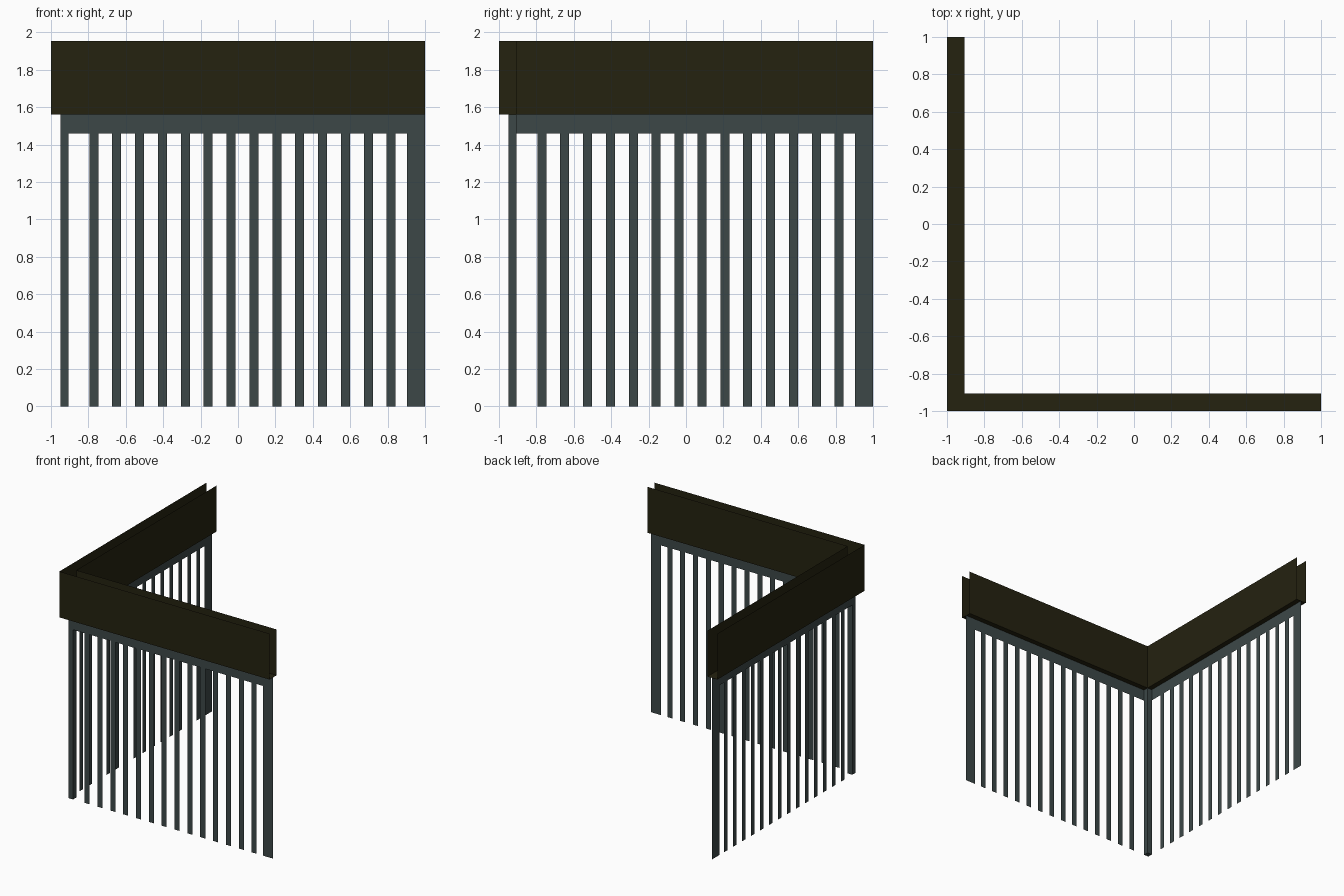
import bpy, bmesh

if "Cube" in bpy.data.objects:
    bpy.data.objects.remove(bpy.data.objects["Cube"])


def material(name, rgb):
    m = bpy.data.materials.new(name)
    m.diffuse_color = (*rgb, 1)
    m.use_nodes = True
    m.node_tree.nodes["Principled BSDF"].inputs["Base Color"].default_value = m.diffuse_color
    return m


OLIVE = material("dark olive", (0.018, 0.016, 0.005))
STEEL = material("grey steel", (0.046, 0.064, 0.064))

TOP, BASE, RAIL = 1.955, 1.56, 1.46   # trough top, trough floor, rail underside
OUT, IN, MID = -1.0, -0.905, -0.95    # outer wall, inner wall, fence plane


def make(name, quads, mat):
    bm = bmesh.new()
    for q in quads:
        bm.faces.new([bm.verts.new(p) for p in q])
    bmesh.ops.remove_doubles(bm, verts=bm.verts, dist=0.0001)
    me = bpy.data.meshes.new(name)
    bm.to_mesh(me)
    bm.free()
    me.materials.append(mat)
    ob = bpy.data.objects.new(name, me)
    bpy.context.collection.objects.link(ob)
    return ob


def wall(a, b, z0, z1):
    """Upright quad between two plan points."""
    return [(*a, z0), (*b, z0), (*b, z1), (*a, z1)]


def swap(quads):
    """Mirror the front arm across the diagonal to get the side arm."""
    return [[(y, x, z) for x, y, z in reversed(q)] for q in quads]


# Open-topped L-shaped trough: outer wall, inner wall and floor
outer = [wall((OUT, OUT), (1, OUT), BASE, TOP)]
inner = [wall((1, IN), (IN, IN), BASE, TOP)]
floor = [[(OUT, OUT, BASE), (IN, IN, BASE), (1, IN, BASE), (1, OUT, BASE)]]
arm = outer + inner + floor
make("trough", arm + swap(arm), OLIVE)

# Flat fence: top rail, wide end upright and evenly spaced bars
fence = [wall((MID, MID), (1, MID), RAIL, BASE),
         wall((0.904, MID), (1, MID), 0, RAIL)]
for i in range(14):
    c = -0.771 + i * 0.1223
    fence.append(wall((c - 0.024, MID), (c + 0.024, MID), 0, RAIL))
make("front_fence", fence, STEEL)
make("side_fence", swap(fence), STEEL)

# Square corner post
bm = bmesh.new()
bmesh.ops.create_cube(bm, size=1)
for v in bm.verts:
    v.co.x = MID if v.co.x < 0 else IN
    v.co.y = MID if v.co.y < 0 else IN
    v.co.z = 0 if v.co.z < 0 else BASE
me = bpy.data.meshes.new("corner_post")
bm.to_mesh(me)
bm.free()
me.materials.append(STEEL)
bpy.context.collection.objects.link(bpy.data.objects.new("corner_post", me))
